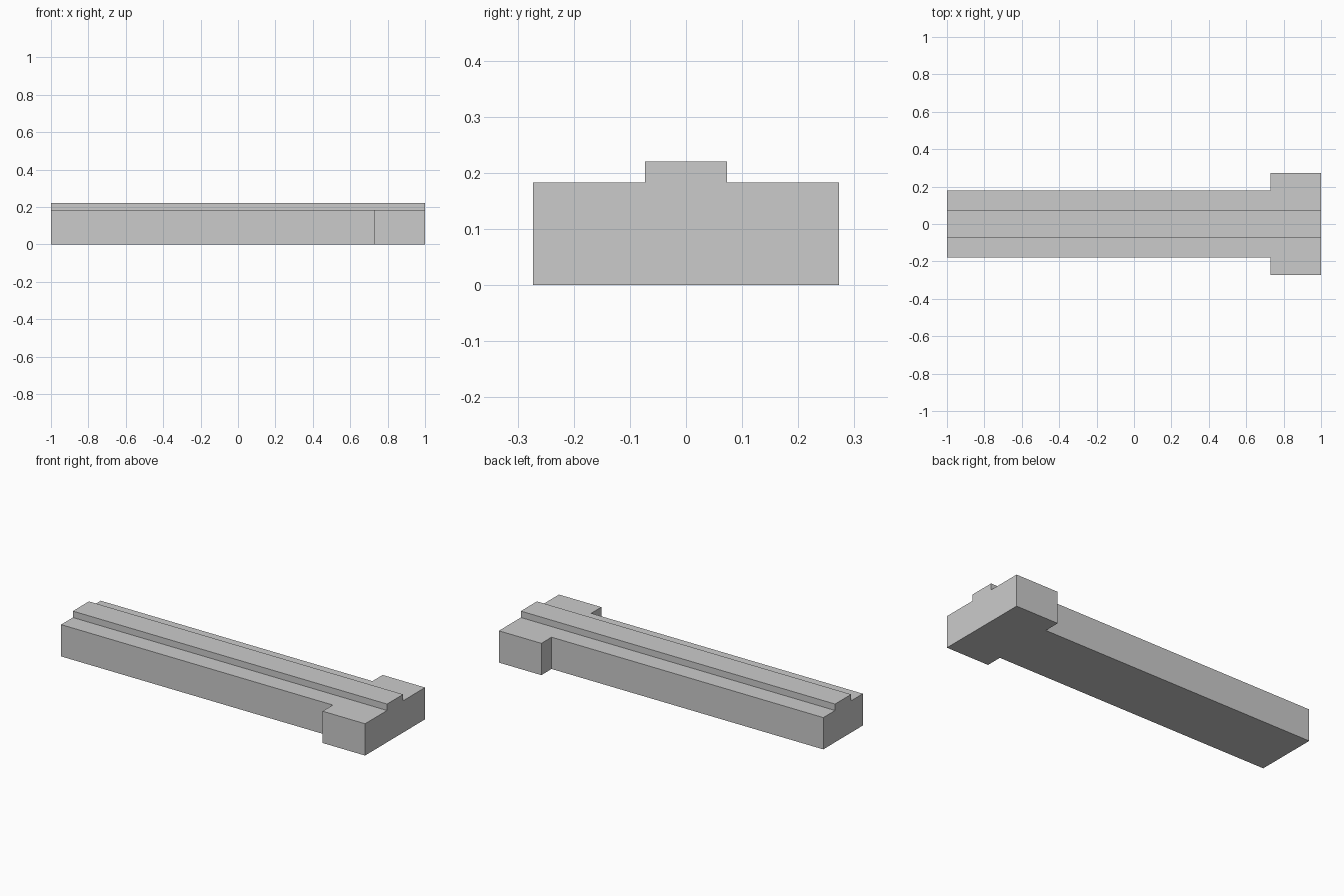
import bpy
import bmesh
import math
from mathutils import Vector

cube = bpy.data.objects.get("Cube")
if cube:
    bpy.data.objects.remove(cube, do_unlink=True)

HEAD_X = 0.73      # where the wide head begins
BAR_Y = 0.18       # half width of the long bar
HEAD_Y = 0.273     # half width of the head
RAIL_Y = 0.073     # half width of the raised rail
BODY_Z = 0.183
TOP_Z = 0.22

# Grey material
grey = bpy.data.materials.new("plain_grey")
grey.use_nodes = True
colour = (0.6, 0.6, 0.6, 1)
grey.diffuse_color = colour
grey.node_tree.nodes["Principled BSDF"].inputs["Base Color"].default_value = colour

# T-shaped plan, mirrored across y
half = [(-1, BAR_Y), (HEAD_X, BAR_Y), (HEAD_X, HEAD_Y), (1, HEAD_Y)]
plan = [(x, -y) for x, y in half] + half[::-1]

bm = bmesh.new()
base = bm.faces.new([bm.verts.new((x, y, 0)) for x, y in plan])


def raise_face(face, height):
    """Extrude a flat face straight up and return its new top."""
    new = bmesh.ops.extrude_face_region(bm, geom=[face])["geom"]
    verts = [g for g in new if isinstance(g, bmesh.types.BMVert)]
    bmesh.ops.translate(bm, verts=verts, vec=Vector((0, 0, height)))
    return next(g for g in new if isinstance(g, bmesh.types.BMFace))


# Body with a solid underside
raise_face(base, BODY_Z)
if not any(all(v.co.z < 0.001 for v in f.verts) for f in bm.faces):
    bm.faces.new([v for v in bm.verts if v.co.z < 0.001])

# Cut the top into three strips and raise the middle one as the rail
for y in (-RAIL_Y, RAIL_Y):
    bmesh.ops.bisect_plane(bm, geom=bm.verts[:] + bm.edges[:] + bm.faces[:],
                           plane_co=(0, y, 0), plane_no=(0, 1, 0))
middle = next(f for f in bm.faces if abs(f.calc_center_median().y) < 0.01
              and all(v.co.z > BODY_Z - 0.001 for v in f.verts))
raise_face(middle, TOP_Z - BODY_Z)
for f in [f for f in bm.faces
          if all(abs(v.co.z - BODY_Z) < 0.001 for v in f.verts)
          and abs(f.calc_center_median().y) < 0.01]:
    bm.faces.remove(f)

# Merge flat regions and face outwards
bmesh.ops.dissolve_limit(bm, angle_limit=math.radians(1),
                         verts=bm.verts[:], edges=bm.edges[:])
bmesh.ops.recalc_face_normals(bm, faces=bm.faces[:])

mesh = bpy.data.meshes.new("railed_bar")
bm.to_mesh(mesh)
bm.free()
mesh.materials.append(grey)
bar = bpy.data.objects.new("railed_bar", mesh)
bpy.context.collection.objects.link(bar)
